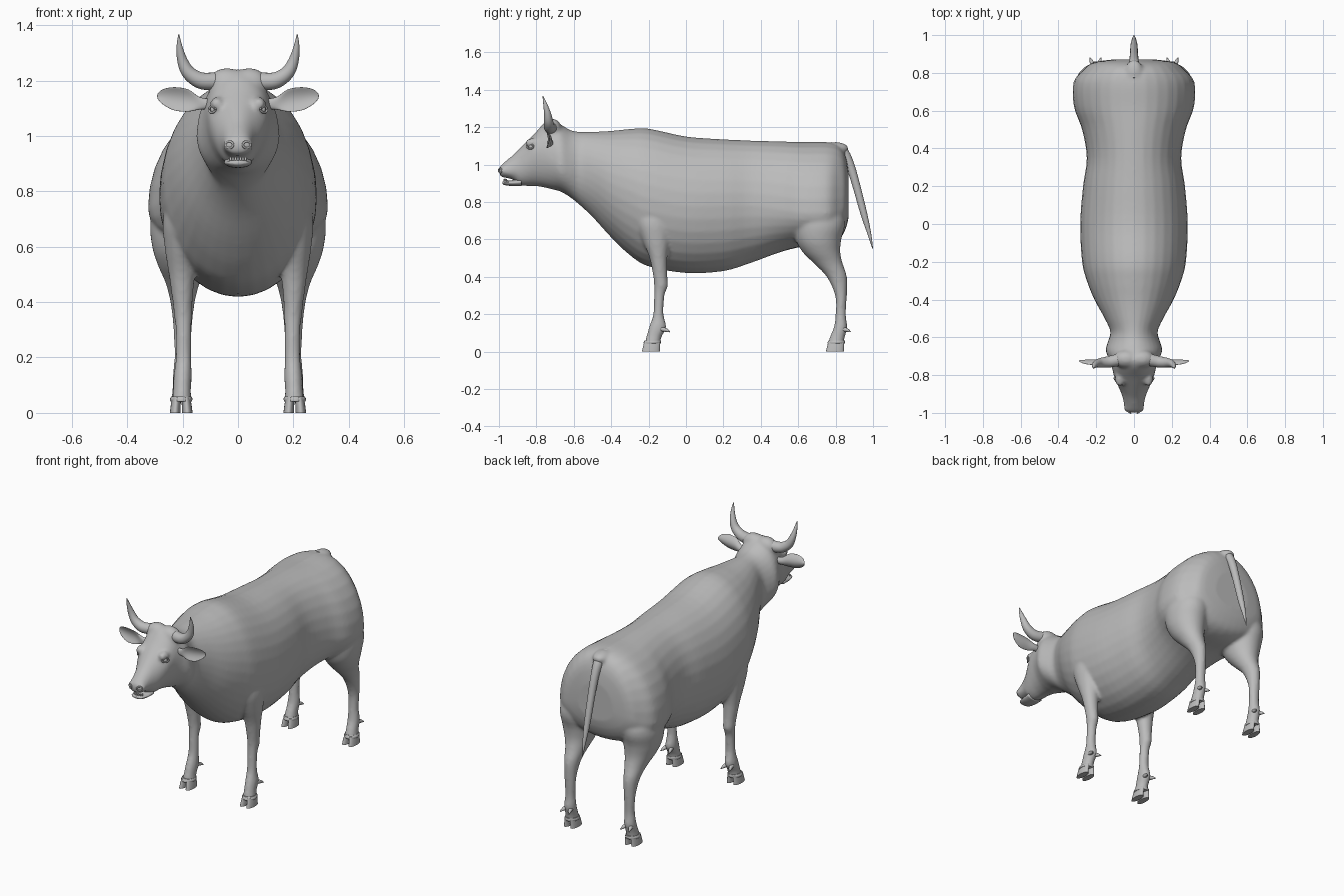
import bpy, bmesh, math
from mathutils import Vector, Matrix

cube = bpy.data.objects.get("Cube")
if cube:
    bpy.data.objects.remove(cube, do_unlink=True)

grey = bpy.data.materials.new("plain grey")
grey.use_nodes = True
GREY = (0.5, 0.5, 0.5, 1)
grey.diffuse_color = GREY
grey.node_tree.nodes["Principled BSDF"].inputs["Base Color"].default_value = GREY


def smooth_rows(rows, steps):
    """Catmull-Rom interpolation between section rows."""
    result = []
    for i in range(len(rows) - 1):
        before, start = rows[max(i - 1, 0)], rows[i]
        end, after = rows[i + 1], rows[min(i + 2, len(rows) - 1)]
        for s in range(steps):
            t = s / steps
            result.append([
                b + t * (c - a) / 2 + t * t * (a - 2.5 * b + 2 * c - d / 2)
                + t ** 3 * (3 * b - a - 3 * c + d) / 2
                for a, b, c, d in zip(before, start, end, after)])
    result.append(rows[-1])
    return result


def loft(bm, rows, section, steps=4, sides=32):
    """Skin a closed shell through sections; section(row, cos, sin) gives a point."""
    rings = []
    for row in smooth_rows(rows, steps):
        ring = []
        for k in range(sides):
            angle = math.tau * k / sides
            ring.append(bm.verts.new(section(row, math.cos(angle), math.sin(angle))))
        rings.append(ring)
    for low, high in zip(rings, rings[1:]):
        for k in range(sides):
            n = (k + 1) % sides
            bm.faces.new((low[k], low[n], high[n], high[k]))
    bm.faces.new(rings[0])
    bm.faces.new(rings[-1])


def blob(bm, centre, scale, turn=None):
    place = Matrix.Translation(centre) @ (turn or Matrix()) @ Matrix.Diagonal((*scale, 1))
    bmesh.ops.create_uvsphere(bm, u_segments=24, v_segments=16, radius=1, matrix=place)


def finish(name, bm, angle=50):
    bmesh.ops.recalc_face_normals(bm, faces=bm.faces)
    mesh = bpy.data.meshes.new(name)
    bm.to_mesh(mesh)
    bm.free()
    obj = bpy.data.objects.new(name, mesh)
    bpy.context.collection.objects.link(obj)
    mesh.materials.append(grey)
    bpy.ops.object.select_all(action="DESELECT")
    obj.select_set(True)
    bpy.context.view_layer.objects.active = obj
    bpy.ops.object.shade_smooth_by_angle(angle=math.radians(angle))
    return obj


def mirror(obj):
    obj.modifiers.new("other side", "MIRROR")
    return obj


def taper(bm, path, sides=20):
    """Round tube through (x, y, z, radius) points, rings square to the path."""
    rows = smooth_rows(path, 5)
    full = []
    for i, row in enumerate(rows):
        along = Vector(rows[min(i + 1, len(rows) - 1)][:3]) - Vector(rows[max(i - 1, 0)][:3])
        full.append([*row, *along.normalized()])

    def section(row, c, s):
        along = Vector(row[4:])
        across = along.cross(Vector((0.3, 1, 0) if abs(along.x) > 0.01 else (1, 0, 0))).normalized()
        return Vector(row[:3]) + row[3] * (c * across + s * along.cross(across))

    loft(bm, full, section, 1, sides)


# Section kinds
def trunk(row, c, s):
    y, bottom, top, widest, half = row
    return half * c, y, widest + s * ((top - widest) if s > 0 else (widest - bottom))


def upright(row, c, s):
    z, x, front, back, half = row
    return x + half * c, (front + back) / 2 + s * (back - front) / 2, z


def ear_leaf(row, c, s):
    x, z, half, thick, bow = row
    return x, -0.725 - bow * c * c + thick * s, z + half * c


# Body: head, neck and barrel (y, bottom, top, widest height, half width)
BODY = [
    (-.998, .95, .985, .967, .025), (-.985, .932, 1, .965, .047),
    (-.95, .927, 1.03, .965, .054), (-.92, .915, 1.055, .975, .06),
    (-.89, .89, 1.085, .985, .07), (-.85, .885, 1.125, 1.02, .088),
    (-.81, .885, 1.165, 1.06, .105), (-.76, .878, 1.22, 1.06, .117),
    (-.72, .868, 1.24, 1.03, .13), (-.67, .855, 1.215, 1, .15),
    (-.62, .825, 1.185, .98, .137), (-.57, .785, 1.175, .98, .125),
    (-.5, .72, 1.175, .96, .155), (-.4, .61, 1.18, .9, .21),
    (-.3, .515, 1.19, .86, .25), (-.2, .455, 1.192, .82, .275),
    (0, .42, 1.15, .78, .285), (.2, .43, 1.135, .78, .27),
    (.35, .475, 1.128, .78, .25), (.5, .53, 1.124, .76, .275),
    (.62, .56, 1.12, .74, .318), (.75, .57, 1.12, .74, .32),
    (.82, .6, 1.1, .75, .265), (.855, .66, 1.04, .78, .215),
    (.87, .72, .95, .8, .12)]
# Legs (height, centre x, front y, back y, half width)
FRONT_LEG = [
    (.82, .185, -.28, -.06, .05), (.7, .2, -.27, -.07, .07),
    (.6, .205, -.235, -.085, .06), (.5, .203, -.195, -.1, .047),
    (.4, .2, -.175, -.1, .036), (.35, .198, -.17, -.097, .033),
    (.3, .197, -.17, -.115, .028), (.2, .197, -.175, -.12, .028),
    (.13, .2, -.198, -.105, .033), (.08, .202, -.212, -.13, .032),
    (.04, .204, -.222, -.138, .037)]
HIND_LEG = [
    (.85, .2, .58, .8, .07), (.7, .205, .57, .85, .11),
    (.6, .205, .585, .83, .105), (.53, .203, .625, .825, .085),
    (.47, .2, .685, .838, .062), (.4, .2, .752, .86, .044),
    (.3, .2, .797, .86, .033), (.2, .2, .8, .855, .03),
    (.13, .202, .79, .862, .034), (.08, .204, .77, .85, .033),
    (.04, .205, .758, .842, .038)]

bm = bmesh.new()
loft(bm, BODY, trunk)
for side in (-1, 1):
    for leg in (FRONT_LEG, HIND_LEG):
        loft(bm, [(r[0], side * r[1], *r[2:]) for r in leg], upright)
    # Brow, cheek and nostril wing masses
    blob(bm, (side * .04, -.715, 1.188), (.07, .05, .057))
    blob(bm, (side * .075, -.82, 1.115), (.026, .04, .026))
    blob(bm, (side * .031, -.973, .967), (.023, .024, .024))
# Tail root
blob(bm, (0, .8, 1.085), (.05, .07, .035))
body = finish("body", bm, 180)
remesh = body.modifiers.new("blend parts", "REMESH")
remesh.mode = "VOXEL"
remesh.voxel_size = 0.01
remesh.use_smooth_shade = True
relax = body.modifiers.new("relax", "SMOOTH")
relax.factor = 0.5
relax.iterations = 5

# Lower jaw and teeth
bm = bmesh.new()
loft(bm, [(-.982, .897, .909, .903, .02), (-.97, .89, .913, .903, .038),
          (-.93, .885, .915, .902, .047), (-.88, .885, .93, .905, .05)], trunk)
finish("lower_jaw", bm, 180)
bm = bmesh.new()
for k in range(-3, 4):
    blob(bm, (k * .009, -.972 + .0014 * k * k, .915), (.0048, .004, .009))
finish("teeth", bm)

# Tail
bm = bmesh.new()
taper(bm, [(0, .77, 1.09, .03), (0, .83, 1.075, .03), (0, .872, 1.01, .024),
           (0, .91, .89, .021), (0, .95, .74, .018), (0, .98, .63, .01), (0, .998, .55, .002)])
finish("tail", bm)

# Horns
bm = bmesh.new()
taper(bm, [(.085, -.72, 1.197, .032), (.135, -.73, 1.2, .03), (.178, -.735, 1.228, .025),
           (.2, -.74, 1.27, .019), (.211, -.752, 1.32, .011), (.214, -.765, 1.366, .002)])
mirror(finish("horns", bm))

# Ears
bm = bmesh.new()
loft(bm, [(.1, 1.115, .018, .016, 0), (.14, 1.118, .023, .014, .006),
          (.18, 1.128, .04, .009, .018), (.23, 1.134, .042, .007, .02),
          (.27, 1.141, .028, .006, .012), (.288, 1.143, .012, .004, .004),
          (.292, 1.144, .002, .002, 0)], ear_leaf)
mirror(finish("ears", bm, 80))

# Eyes with lids
bm = bmesh.new()
facing = Vector((.8, -.58, .15)).to_track_quat("Z", "Y").to_matrix().to_4x4()
blob(bm, (.087, -.828, 1.095), (.013, .013, .013))
for k in range(2):
    lid = [(.02 * math.cos(a) , .012 * math.sin(a)) for a in
           (math.pi * (k + j / 6) for j in range(7))]
    points = [Vector((.093, -.832, 1.096)) + facing.to_3x3() @ Vector((u, v, 0)) for u, v in lid]
    taper(bm, [(*p, .004) for p in points], 8)
mirror(finish("eyes", bm))

# Nostril rims
bm = bmesh.new()
rim = [(.031 + .013 * math.cos(a), -.993 + .008 * math.cos(a), .968 + .012 * math.sin(a), .004)
       for a in (math.tau * j / 10 for j in range(11))]
taper(bm, rim, 8)
mirror(finish("nostrils", bm))

# Cloven hooves with a coronet band, and dewclaws behind
for name, toe, heel, claw in (("front", -.236, -.14, -.112), ("hind", .748, .844, .855)):
    bm = bmesh.new()
    for k in (-1, 1):
        x = .205 + k * .02
        loft(bm, [(0, x + k * .002, toe, heel, .019), (.025, x, toe + .006, heel + .001, .018),
                  (.055, x - k * .003, toe + .014, heel + .003, .016)], upright, 3, 20)
        taper(bm, [(.203 + k * .016, claw - .02, .12, .012), (.203 + k * .022, claw + .005, .115, .01),
                   (.203 + k * .03, claw + .026, .105, .002)], 12)
    loft(bm, [(.042, .205, toe + .008, heel + .005, .038), (.05, .205, toe + .009, heel + .007, .041),
              (.06, .204, toe + .015, heel + .005, .036)], upright, 3, 24)
    mirror(finish(name + "_hooves", bm))
